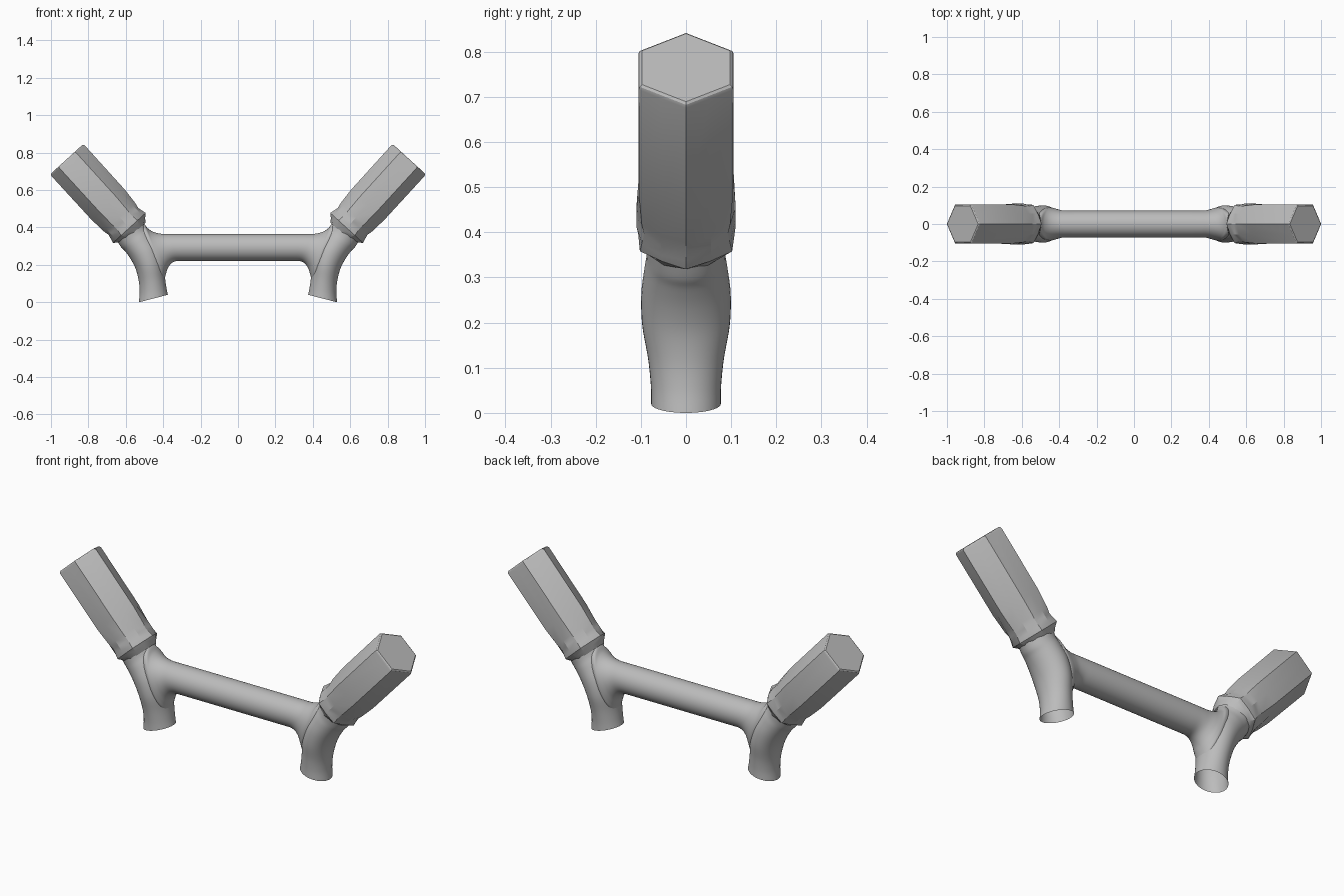
import bpy, bmesh, math
from mathutils import Vector

cube = bpy.data.objects.get("Cube")
if cube:
    bpy.data.objects.remove(cube, do_unlink=True)

grey = bpy.data.materials.new("plain grey")
grey.use_nodes = True
grey.diffuse_color = (0.5, 0.5, 0.5, 1)
grey.node_tree.nodes["Principled BSDF"].inputs["Base Color"].default_value = (0.5, 0.5, 0.5, 1)


def skin(name, loops, angle, cap=False):
    """Bridge closed loops of points into one surface."""
    bm = bmesh.new()
    rows = [[bm.verts.new(p) for p in loop] for loop in loops]
    n = len(rows[0])
    for a, b in zip(rows, rows[1:]):
        for i in range(n):
            j = (i + 1) % n
            bm.faces.new((a[i], a[j], b[j], b[i]))
    if cap:
        bm.faces.new(rows[0])
    bmesh.ops.recalc_face_normals(bm, faces=bm.faces)
    me = bpy.data.meshes.new(name)
    bm.to_mesh(me)
    bm.free()
    me.materials.append(grey)
    for f in me.polygons:
        f.use_smooth = True
    me.set_sharp_from_angle(angle=math.radians(angle))
    ob = bpy.data.objects.new(name, me)
    bpy.context.collection.objects.link(ob)
    return ob


def ease(rings, steps=5):
    """Smooth curve through a list of ring descriptions."""
    pts = [Vector(r) for r in rings]
    out = []
    for i in range(len(pts) - 1):
        a, b = pts[i], pts[i + 1]
        p = pts[max(i - 1, 0)]
        q = pts[min(i + 2, len(pts) - 1)]
        for s in range(steps):
            t = s / steps
            out.append(a + (b - p) * (t / 2)
                       + (2 * p - 5 * a + 4 * b - q) * (t * t / 2)
                       + (3 * a - p - 3 * b + q) * (t ** 3 / 2))
    return out + [pts[-1]]


def oval(ring, n=40):
    """Ellipse spanning two side-profile points, with a half depth."""
    x1, z1, x2, z2, depth = ring
    mid = Vector(((x1 + x2) / 2, 0, (z1 + z2) / 2))
    half = Vector(((x2 - x1) / 2, 0, (z2 - z1) / 2))
    return [mid + half * math.cos(k * math.tau / n)
            + Vector((0, depth * math.sin(k * math.tau / n), 0)) for k in range(n)]


def mirrored(loops, side):
    return [[(side * p[0], p[1], p[2]) for p in loop] for loop in loops]


# Leg bending into the neck: inner x z, outer x z, half depth
leg = [(0.375, 0.04, 0.53, 0.0, 0.077),
       (0.382, 0.075, 0.526, 0.05, 0.078),
       (0.39, 0.13, 0.53, 0.11, 0.084),
       (0.397, 0.215, 0.546, 0.175, 0.097),
       (0.42, 0.30, 0.572, 0.228, 0.099),
       (0.465, 0.368, 0.603, 0.272, 0.092),
       (0.493, 0.405, 0.625, 0.295, 0.087),
       (0.515, 0.45, 0.645, 0.325, 0.088)]

# Crossbar end flaring into the leg: top x z, bottom x z, half depth
flare = [(0.30, 0.365, 0.30, 0.221, 0.071),
         (0.36, 0.365, 0.335, 0.219, 0.071),
         (0.41, 0.366, 0.358, 0.206, 0.073),
         (0.452, 0.376, 0.376, 0.18, 0.08),
         (0.482, 0.395, 0.387, 0.145, 0.086),
         (0.502, 0.42, 0.398, 0.115, 0.088),
         (0.522, 0.43, 0.43, 0.11, 0.083)]

# Six-sided grip: distance from end, corner radius, flat radius
grip = [(0, 0.112, 0.097), (0.004, 0.118, 0.1022), (0.011, 0.121, 0.1048),
        (0.33, 0.120, 0.1048), (0.42, 0.113, 0.110), (0.45, 0.107, 0.110),
        (0.476, 0.113, 0.110), (0.497, 0.118, 0.106), (0.515, 0.098, 0.098),
        (0.535, 0.082, 0.083)]
end = Vector((0.916, 0, 0.765))
axis = Vector((0.674, 0, 0.739))
across = Vector((-0.739, 0, 0.674))
depth = Vector((0, 1, 0))


def hexagon(ring):
    dist, corner, flat = ring
    pts = []
    for k in range(12):
        a = k * math.tau / 12
        r = flat if k % 2 else corner
        pts.append(end - axis * dist + (across * math.cos(a) + depth * math.sin(a)) * r)
    return pts


leg_loops = [oval(r) for r in ease(leg)]
grip_loops = [hexagon(r) for r in grip]
for side, word in ((1, "left"), (-1, "right")):
    skin(word + "_leg", mirrored(leg_loops, side), 40)
    skin(word + "_grip", mirrored(grip_loops, side), 28, cap=True)

half_bar = [oval(r) for r in ease(flare)]
skin("crossbar", mirrored(half_bar, -1)[::-1] + half_bar, 40)
